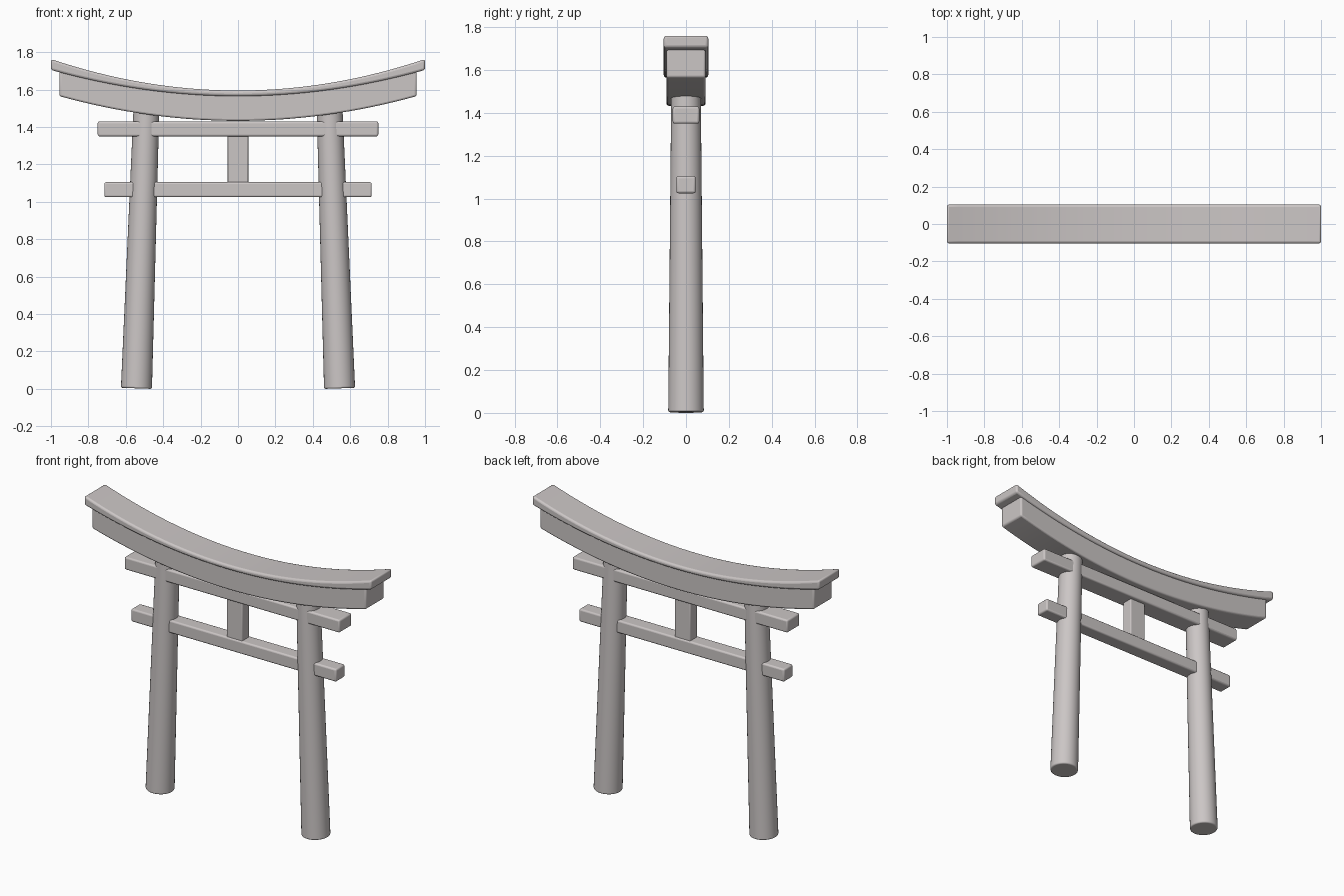
import bpy, bmesh, math
from mathutils import Vector

cube = bpy.data.objects.get("Cube")
if cube:
    bpy.data.objects.remove(cube, do_unlink=True)

STONE = (0.6, 0.565, 0.56, 1.0)
stone = bpy.data.materials.new("pale_stone")
stone.use_nodes = True
stone.diffuse_color = STONE
stone.node_tree.nodes["Principled BSDF"].inputs["Base Color"].default_value = STONE


def finish(name, bm, bevel):
    """Turn a bmesh into a smooth-shaded object with rounded edges."""
    bmesh.ops.recalc_face_normals(bm, faces=bm.faces)
    mesh = bpy.data.meshes.new(name)
    bm.to_mesh(mesh)
    bm.free()
    mesh.materials.append(stone)
    obj = bpy.data.objects.new(name, mesh)
    bpy.context.collection.objects.link(obj)
    mod = obj.modifiers.new("rounded_edges", "BEVEL")
    mod.width, mod.segments = bevel, 3
    mod.limit_method, mod.angle_limit = "ANGLE", math.radians(40)
    bpy.ops.object.select_all(action="DESELECT")
    obj.select_set(True)
    bpy.context.view_layer.objects.active = obj
    bpy.ops.object.shade_smooth_by_angle(angle=math.radians(35))
    return obj


def box(name, half_x, half_y, low, high, bevel=0.01):
    bm = bmesh.new()
    bmesh.ops.create_cube(bm, size=2)
    for v in bm.verts:
        v.co = Vector((v.co.x * half_x, v.co.y * half_y,
                       high if v.co.z > 0 else low))
    return finish(name, bm, bevel)


def curved_beam(name, half_x, half_y, bottom, top, bevel, steps=32):
    """Sweep a rectangle along x; bottom and top are (middle height, rise)."""
    bm = bmesh.new()
    rings = []
    for i in range(steps + 1):
        x = half_x * (2 * i / steps - 1)
        low, high = (base + rise * x * x for base, rise in (bottom, top))
        corners = ((-half_y, low), (half_y, low), (half_y, high), (-half_y, high))
        rings.append([bm.verts.new((x, y, z)) for y, z in corners])
    for a, b in zip(rings, rings[1:]):
        for k in range(4):
            n = (k + 1) % 4
            bm.faces.new((a[k], a[n], b[n], b[k]))
    bm.faces.new(rings[0])
    bm.faces.new(rings[-1])
    return finish(name, bm, bevel)


def post(name, side):
    """Tapered round post leaning in towards the middle."""
    foot = Vector((side * 0.543, 0, 0.003))
    head = Vector((side * 0.49, 0, 1.49))
    axis = head - foot
    bm = bmesh.new()
    bmesh.ops.create_cone(bm, cap_ends=True, segments=32,
                          radius1=0.083, radius2=0.069, depth=axis.length)
    obj = finish(name, bm, 0.008)
    obj.location = (foot + head) / 2
    obj.rotation_euler = axis.to_track_quat("Z", "Y").to_euler()
    return obj


# Leaning posts
post("left_post", 1)
post("right_post", -1)

# Straight crossbeams and the short strut between them
box("lower_crossbeam", 0.715, 0.045, 1.025, 1.105)
box("upper_crossbeam", 0.75, 0.062, 1.35, 1.43)
box("centre_strut", 0.055, 0.036, 1.09, 1.36, 0.006)

# Upswept lintel with its overhanging cap
curved_beam("curved_lintel", 0.955, 0.091, (1.433, 0.145), (1.575, 0.137), 0.01)
curved_beam("curved_cap", 1.0, 0.104, (1.565, 0.14), (1.595, 0.168), 0.012)
